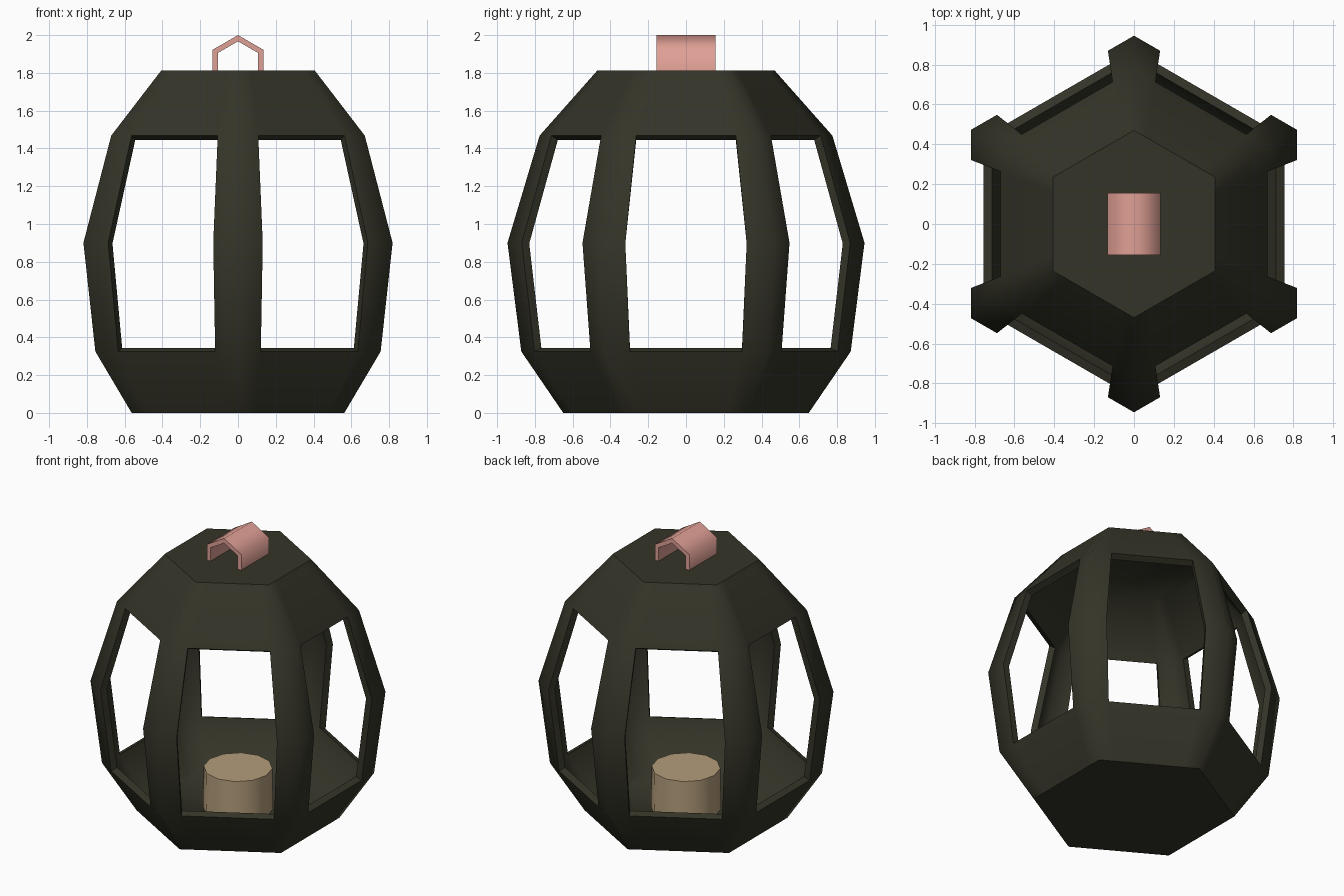
import bpy, bmesh, math
from mathutils import Vector

if "Cube" in bpy.data.objects:
    bpy.data.objects.remove(bpy.data.objects["Cube"])


def material(name, rgb):
    m = bpy.data.materials.new(name)
    m.diffuse_color = (*rgb, 1)
    m.use_nodes = True
    m.node_tree.nodes["Principled BSDF"].inputs["Base Color"].default_value = m.diffuse_color
    return m


OLIVE = material("dark olive", (0.034, 0.034, 0.021))
PINK = material("dusty pink", (0.74, 0.35, 0.30))
BEIGE = material("beige wax", (0.46, 0.34, 0.20))


def make_object(name, bm, mat):
    bmesh.ops.recalc_face_normals(bm, faces=bm.faces)
    me = bpy.data.meshes.new(name)
    bm.to_mesh(me)
    bm.free()
    me.materials.append(mat)
    ob = bpy.data.objects.new(name, me)
    bpy.context.collection.objects.link(ob)
    return ob


def smooth(ob, angle, flat_levels=()):
    """Smooth shading, sharp above an angle and along the given heights."""
    bm = bmesh.new()
    bm.from_mesh(ob.data)
    for f in bm.faces:
        f.smooth = True
    for e in bm.edges:
        on_level = any(all(abs(v.co.z - z) < 0.002 for v in e.verts) for z in flat_levels)
        e.smooth = not on_level and e.calc_face_angle(0) < math.radians(angle)
    bm.to_mesh(ob.data)
    bm.free()


# Lantern shell: stacked hexagons (corner radius, height), each side split rib / window / rib
PROFILE = [(0.65, 0), (0.872, 0.325), (0.945, 0.9), (0.775, 1.468), (0.47, 1.812)]
RIB = 0.16
WALL = 0.045
bm = bmesh.new()
rings = []
for r, z in PROFILE:
    corners = [Vector((r * math.sin(k * math.pi / 3), r * math.cos(k * math.pi / 3), z))
               for k in range(6)]
    rings.append([bm.verts.new(corners[k].lerp(corners[(k + 1) % 6], t))
                  for k in range(6) for t in (0, RIB, 1 - RIB)])
for band, (low, high) in enumerate(zip(rings, rings[1:])):
    for i in range(18):
        if band in (1, 2) and i % 3 == 1:
            continue  # window opening
        j = (i + 1) % 18
        bm.faces.new((low[i], low[j], high[j], high[i]))
bm.faces.new(rings[0])
bm.faces.new(rings[-1])
lantern = make_object("lantern_body", bm, OLIVE)
solid = lantern.modifiers.new("wall thickness", 'SOLIDIFY')
solid.thickness = WALL
solid.offset = -1
solid.use_even_offset = True
bpy.context.view_layer.objects.active = lantern
bpy.ops.object.modifier_apply(modifier=solid.name)
smooth(lantern, 65, (0, 1.812))

# Top handle: half of a hexagonal tube lying along y
bm = bmesh.new()


def arch(r):
    w = r * math.cos(math.pi / 6)
    return [(-w, 1.78), (-w, 1.845 + r / 2), (0, 1.845 + r), (w, 1.845 + r / 2), (w, 1.78)]


outline = arch(0.155) + arch(0.122)[::-1]
front = [bm.verts.new((x, -0.155, z)) for x, z in outline]
back = [bm.verts.new((x, 0.155, z)) for x, z in outline]
n = len(outline)
for i in range(n):
    j = (i + 1) % n
    bm.faces.new((front[i], front[j], back[j], back[i]))
for i in range(4):
    for side in (front, back):
        bm.faces.new((side[i], side[i + 1], side[n - 2 - i], side[n - 1 - i]))
smooth(make_object("top_handle", bm, PINK), 65)

# Candle standing on the inner floor
bm = bmesh.new()
bmesh.ops.create_cone(bm, cap_ends=True, segments=12, radius1=0.225, radius2=0.22, depth=0.295)
bmesh.ops.translate(bm, verts=bm.verts, vec=(0, 0, 0.035 + 0.295 / 2))
smooth(make_object("candle", bm, BEIGE), 50)
